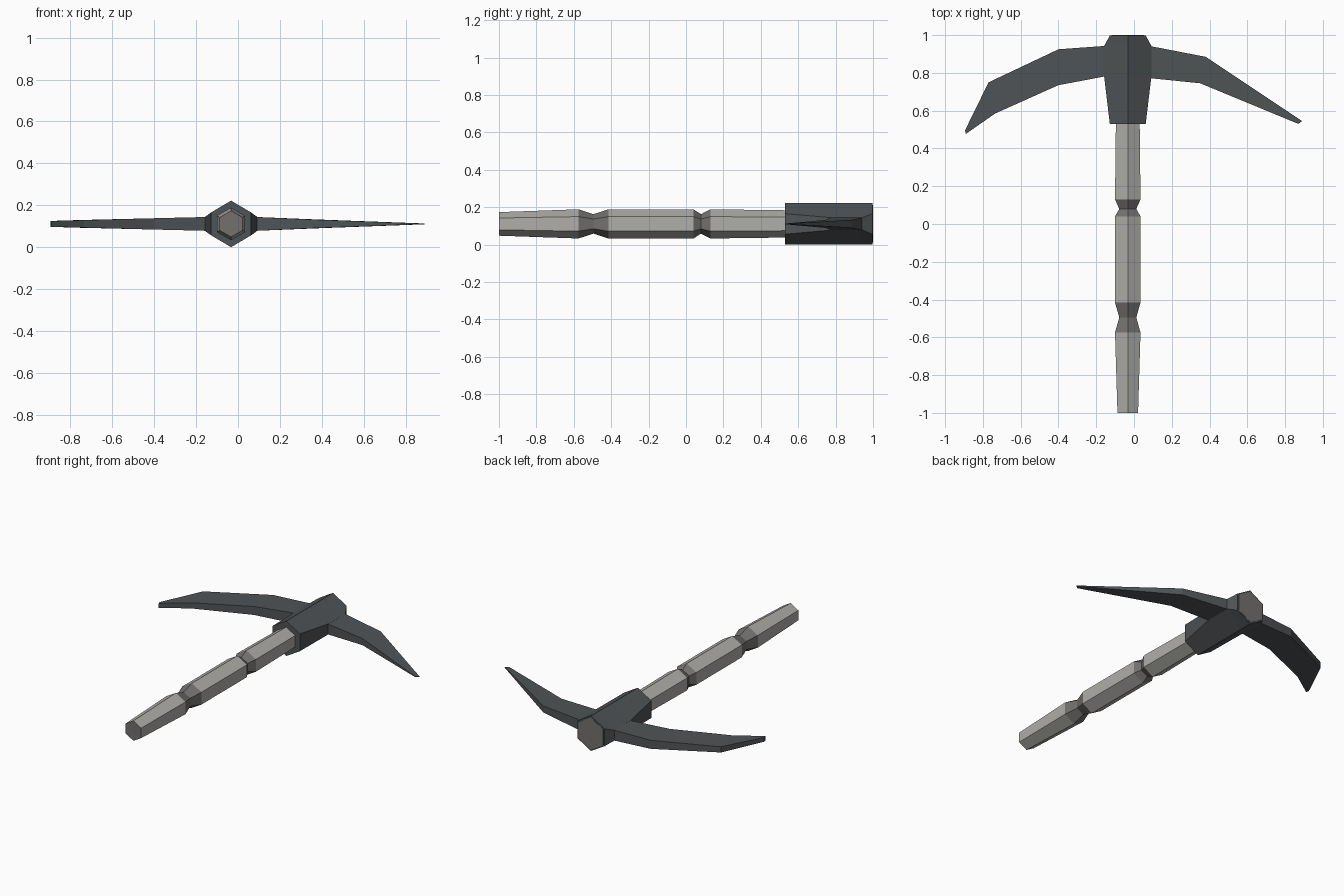
import bpy, math

cube = bpy.data.objects.get("Cube")
if cube:
    bpy.data.objects.remove(cube, do_unlink=True)

CX, CZ = -0.033, 0.111   # long axis of the tool


def material(name, color):
    m = bpy.data.materials.new(name)
    m.use_nodes = True
    m.diffuse_color = (*color, 1)
    m.node_tree.nodes["Principled BSDF"].inputs["Base Color"].default_value = (*color, 1)
    return m


pale = material("pale grip", (0.43, 0.425, 0.40))
core = material("dark grey core", (0.17, 0.165, 0.16))
metal = material("dark metal", (0.08, 0.088, 0.093))


def loft(name, rings, mats):
    """Skin a list of equal-sized vertex rings and cap both ends."""
    n = len(rings[0])
    verts = [v for ring in rings for v in ring]
    faces = [(i * n + k, i * n + (k + 1) % n, (i + 1) * n + (k + 1) % n, (i + 1) * n + k)
             for i in range(len(rings) - 1) for k in range(n)]
    last = (len(rings) - 1) * n
    faces += [tuple(range(n))[::-1], tuple(range(last, last + n))]
    mesh = bpy.data.meshes.new(name)
    mesh.from_pydata(verts, [], faces)
    for m in mats:
        mesh.materials.append(m)
    obj = bpy.data.objects.new(name, mesh)
    bpy.context.collection.objects.link(obj)
    # Consistent outward normals
    bpy.context.view_layer.objects.active = obj
    obj.select_set(True)
    bpy.ops.object.mode_set(mode='EDIT')
    bpy.ops.mesh.select_all(action='SELECT')
    bpy.ops.mesh.normals_make_consistent(inside=False)
    bpy.ops.object.mode_set(mode='OBJECT')
    obj.select_set(False)
    return obj


def hexagon(y, w, side, top):
    """Hexagon across the axis, with points at top and bottom."""
    return [(CX + x, y, CZ + z) for x, z in
            ((0, top), (w, side), (w, -side), (0, -top), (-w, -side), (-w, side))]


def regular(y, r):
    return hexagon(y, r * math.sqrt(3) / 2, r / 2, r)


# Handle with two narrow necks; necks and butt show the darker core
profile = [(-1, 0.063), (-0.575, 0.078), (-0.495, 0.052), (-0.415, 0.078),
           (0.04, 0.078), (0.08, 0.052), (0.13, 0.078), (0.60, 0.072)]
handle = loft("handle", [regular(y, r) for y, r in profile], [pale, core])
for p in handle.data.polygons:
    neck = min(abs(p.center.y + 0.495), abs(p.center.y - 0.085)) < 0.06
    p.material_index = 1 if neck or p.center.y < -0.99 else 0

# Head block: hexagonal, swelling sideways into the arm roots
loft("head_block", [hexagon(0.53, 0.095, 0.055, CZ), hexagon(0.78, 0.125, 0.033, CZ),
                    hexagon(0.943, 0.125, 0.033, CZ), hexagon(0.998, 0.095, 0.055, CZ)],
     [metal])

# Core showing through the back of the head
loft("head_end_plate", [regular(0.994, 0.1), regular(1.0, 0.1)], [core])


def arm(name, sections):
    """Sections are (back x, back y, front x, front y, half thickness)."""
    loft(name, [[(bx, by, CZ + t), (fx, fy, CZ + t), (fx, fy, CZ - t), (bx, by, CZ - t)]
                for bx, by, fx, fy, t in sections], [metal])


# Broad chisel arm on the right, pointed pick arm on the left
arm("right_chisel_arm", [(-0.15, 0.943, -0.15, 0.782, 0.033),
                         (-0.40, 0.925, -0.40, 0.735, 0.027),
                         (-0.77, 0.75, -0.735, 0.585, 0.018),
                         (-0.895, 0.495, -0.89, 0.477, 0.014)])
arm("left_pick_arm", [(0.085, 0.942, 0.085, 0.772, 0.033),
                      (0.38, 0.885, 0.35, 0.745, 0.021),
                      (0.89, 0.545, 0.87, 0.53, 0.002)])
